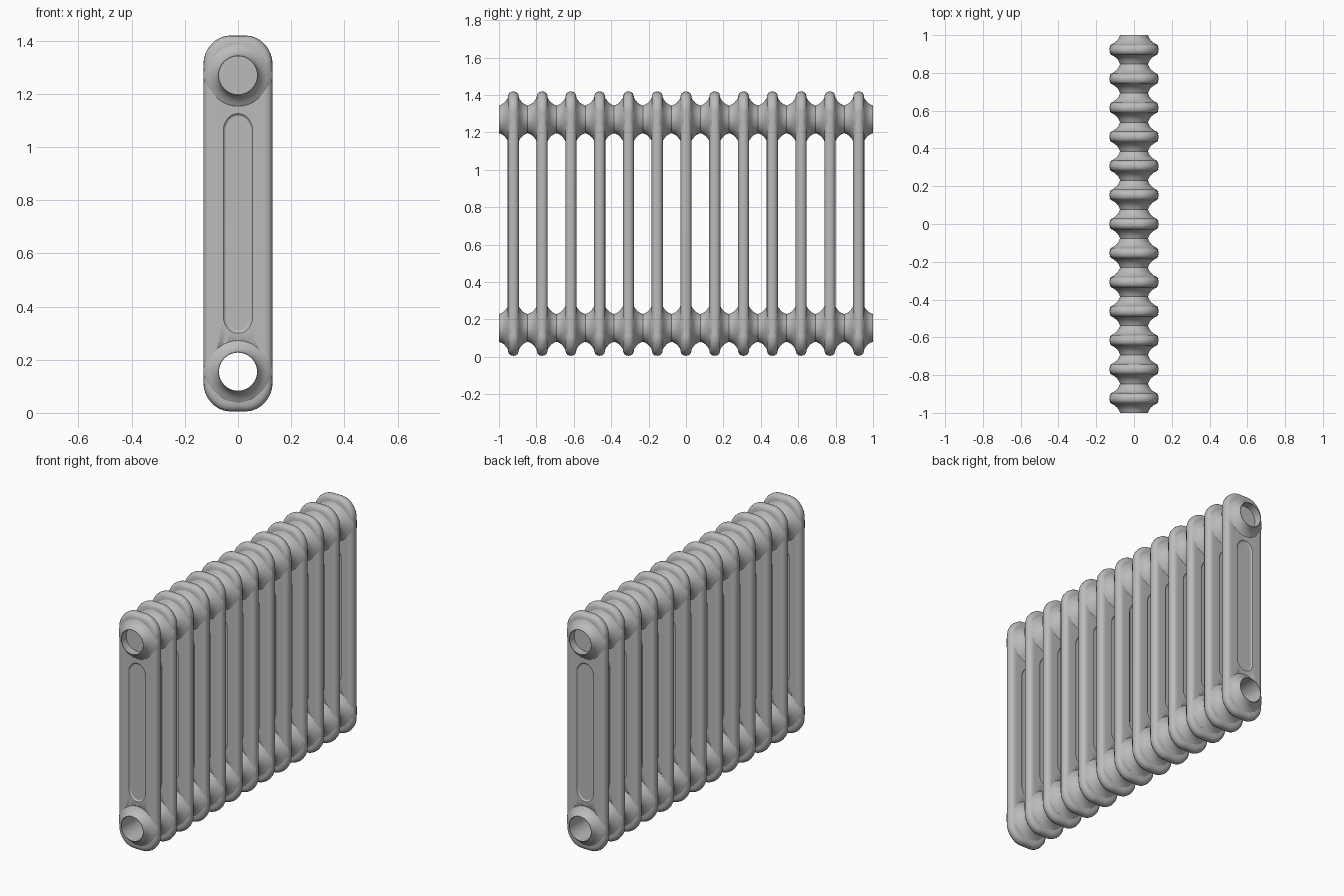
import bpy, bmesh, math
from mathutils import Vector

cube = bpy.data.objects.get("Cube")
if cube:
    bpy.data.objects.remove(cube)

COUNT = 13
PITCH = 2 / COUNT
MID_Z = 0.7125
HUB_OFFSET = 0.5575
BORE = 0.0715

paint = bpy.data.materials.new("grey_paint")
paint.use_nodes = True
grey = (0.5, 0.5, 0.5, 1)
paint.diffuse_color = grey
paint.node_tree.nodes["Principled BSDF"].inputs["Base Color"].default_value = grey


def finish(bm, name, angle=40):
    bmesh.ops.recalc_face_normals(bm, faces=bm.faces)
    mesh = bpy.data.meshes.new(name)
    bm.to_mesh(mesh)
    bm.free()
    mesh.materials.append(paint)
    mesh.shade_smooth()
    mesh.set_sharp_from_angle(angle=math.radians(angle))
    return mesh


def place(mesh, name, location=(0, 0, 0)):
    obj = bpy.data.objects.new(name, mesh)
    obj.location = location
    bpy.context.collection.objects.link(obj)
    return obj


def rounded_ring(bm, half_w, half_h, radius, y, steps=8):
    """Rounded rectangle in the xz plane with slightly crowned ends."""
    verts = []
    for corner, (sx, sz) in enumerate([(1, 1), (-1, 1), (-1, -1), (1, -1)]):
        for i in range(steps + 1):
            a = math.pi / 2 * (corner + i / steps)
            x = sx * (half_w - radius) + radius * math.cos(a)
            z = sz * (half_h - radius) + radius * math.sin(a)
            z -= sz * 0.01 * (x / half_w) ** 2
            verts.append(bm.verts.new((x, y, z)))
    return verts


def bridge(bm, a, b):
    n = len(a)
    for i in range(n):
        j = (i + 1) % n
        bm.faces.new((a[i], a[j], b[j], b[i]))


# Section plate: rounded edge, flat face, shallow recessed panel (front to seam)
face_rings = [
    (0.045, 0.402, 0.040, 0.021),
    (0.050, 0.408, 0.045, 0.023),
    (0.055, 0.413, 0.050, 0.029),
    (0.098, 0.670, 0.070, 0.030),
    (0.111, 0.686, 0.080, 0.028),
    (0.121, 0.698, 0.090, 0.023),
    (0.128, 0.705, 0.095, 0.013),
    (0.130, 0.7075, 0.097, 0.0),
]
bm = bmesh.new()
layout = [(w, h, r, -y) for w, h, r, y in face_rings] + face_rings[-2::-1]
rings = [rounded_ring(bm, *row) for row in layout]
for a, b in zip(rings, rings[1:]):
    bridge(bm, a, b)
bm.faces.new(rings[0])
bm.faces.new(rings[-1])
plate = place(finish(bm, "section_plate"), "section_plate")

# Openings through the plate behind each hub
bm = bmesh.new()
for side in (-1, 1):
    made = bmesh.ops.create_cone(bm, cap_ends=True, segments=40, radius1=0.09,
                                 radius2=0.09, depth=0.2)
    for v in made["verts"]:
        v.co = Vector((v.co.x, v.co.z, v.co.y + side * HUB_OFFSET))
cutter = place(finish(bm, "opening_cutter"), "opening_cutter")
cutter.hide_render = True
cut = plate.modifiers.new("openings", 'BOOLEAN')
cut.operation = 'DIFFERENCE'
cut.object = cutter
cut.solver = 'EXACT'
plate.modifiers.new("even_shading", 'WEIGHTED_NORMAL').keep_sharp = True
deps = bpy.context.evaluated_depsgraph_get()
plate_mesh = bpy.data.meshes.new_from_object(plate.evaluated_get(deps),
                                             depsgraph=deps)
plate_mesh.name = "section_plate"
for helper in (plate, cutter):
    bpy.data.objects.remove(helper)

# Hub: flared collar on both faces with an open bore
flare = [(0.130, 0.016), (0.121, 0.027), (0.109, 0.033), (0.098, 0.041),
         (0.088, 0.050), (0.080, 0.062), (0.074, PITCH / 2)]
profile = ([(BORE, -PITCH / 2)] + [(r, -y) for r, y in reversed(flare)]
           + flare + [(BORE, PITCH / 2)])
SEGMENTS = 40
bm = bmesh.new()
loops = []
for radius, y in profile:
    angles = [math.tau * i / SEGMENTS for i in range(SEGMENTS)]
    loops.append([bm.verts.new((radius * math.cos(a), y, radius * math.sin(a)))
                  for a in angles])
for k, loop in enumerate(loops):
    bridge(bm, loop, loops[(k + 1) % len(loops)])
# The wide middle band lies inside the plate rim, so it is left out
band = [f for f in bm.faces
        if all(math.hypot(v.co.x, v.co.z) > 0.129 for v in f.verts)]
bmesh.ops.delete(bm, geom=band, context='FACES_ONLY')
hub_mesh = finish(bm, "hub")

# Row of identical sections
for n in range(COUNT):
    y = (n - (COUNT - 1) / 2) * PITCH
    place(plate_mesh, f"section_plate_{n + 1}", (0, y, MID_Z))
    for side, label in ((1, "upper"), (-1, "lower")):
        place(hub_mesh, f"{label}_hub_{n + 1}", (0, y, MID_Z + side * HUB_OFFSET))
